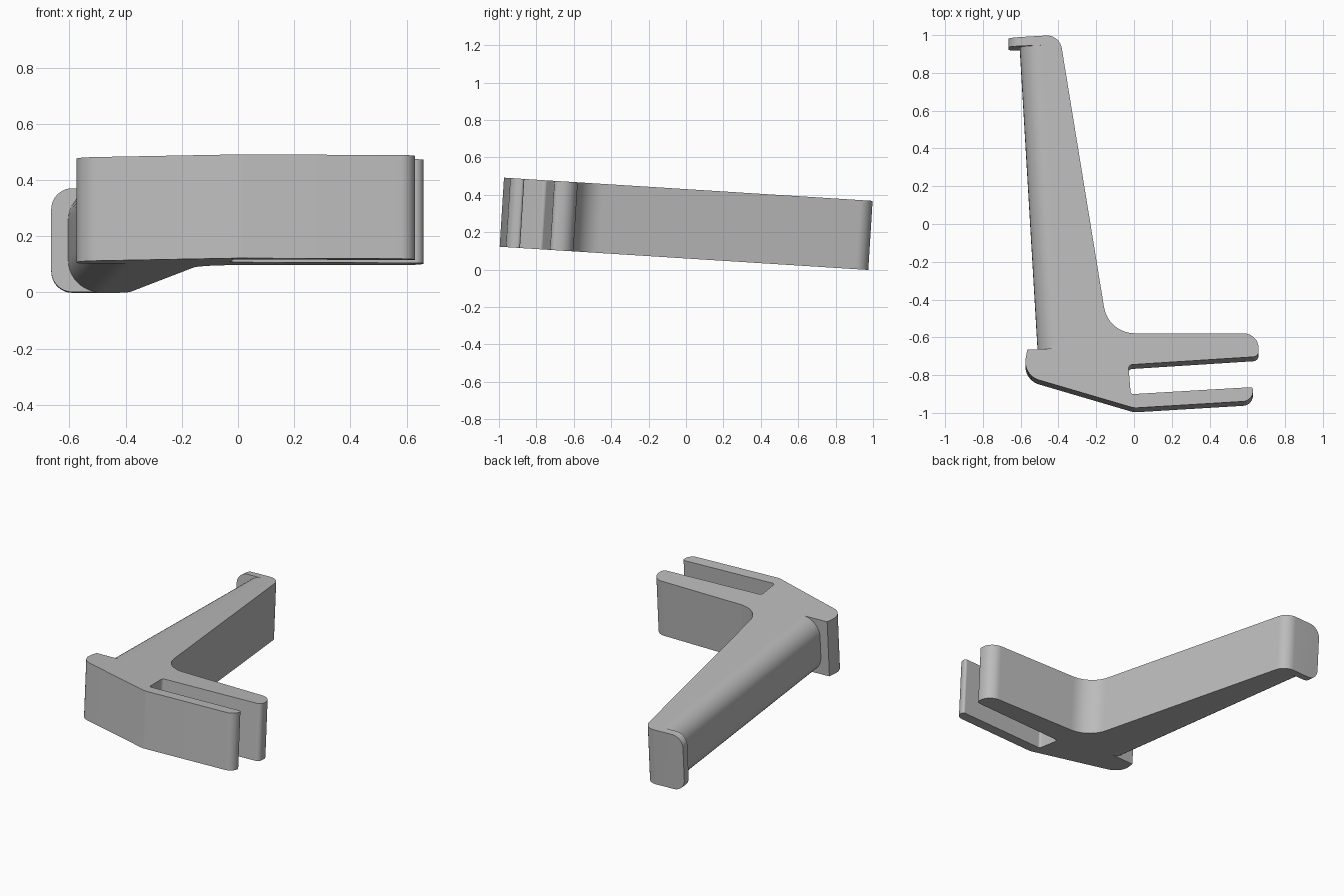
import bpy, bmesh, math
from mathutils import Vector

cube = bpy.data.objects.get("Cube")
if cube:
    bpy.data.objects.remove(cube, do_unlink=True)

HEIGHT = 0.37
TILT = math.radians(-3.6)
TOP = 0.43

grey = bpy.data.materials.new("plain grey")
grey.use_nodes = True
colour = (0.5, 0.5, 0.5, 1)
grey.diffuse_color = colour
grey.node_tree.nodes["Principled BSDF"].inputs["Base Color"].default_value = colour


def fillet(corners):
    """Round each (x, y, radius) corner of a closed outline."""
    pts = []
    for i, (x, y, r) in enumerate(corners):
        p = Vector((x, y))
        if r == 0:
            pts.append(p)
            continue
        a = (Vector(corners[i - 1][:2]) - p).normalized()
        b = (Vector(corners[(i + 1) % len(corners)][:2]) - p).normalized()
        half = a.angle(b) / 2
        centre = p + (a + b).normalized() * (r / math.sin(half))
        start = p + a * (r / math.tan(half)) - centre
        end = p + b * (r / math.tan(half)) - centre
        sweep = start.angle_signed(end)
        steps = max(3, math.ceil(abs(sweep) / math.radians(9)))
        for k in range(steps + 1):
            t = -sweep * k / steps
            c, s = math.cos(t), math.sin(t)
            pts.append(centre + Vector((start.x * c - start.y * s,
                                        start.x * s + start.y * c)))
    return pts


def prism(name, corners, end_a, end_b, radius):
    """Extrude an outline and round the rims above and below one side of it."""
    bm = bmesh.new()
    face = bm.faces.new([bm.verts.new((p.x, p.y, 0)) for p in fillet(corners)])
    moved = bmesh.ops.extrude_face_region(bm, geom=[face])["geom"]
    for v in moved:
        if isinstance(v, bmesh.types.BMVert):
            v.co.z = -HEIGHT
    bmesh.ops.recalc_face_normals(bm, faces=bm.faces)

    def near(v, p):
        return (v.co.xy - Vector(p)).length < 0.001

    rims = [e for e in bm.edges
            if any(near(v, end_a) for v in e.verts)
            and any(near(v, end_b) for v in e.verts)]
    bmesh.ops.bevel(bm, geom=rims, offset=radius, segments=10,
                    profile=0.5, affect='EDGES')
    bmesh.ops.recalc_face_normals(bm, faces=bm.faces)
    mesh = bpy.data.meshes.new(name)
    bm.to_mesh(mesh)
    bm.free()
    mesh.materials.append(grey)
    obj = bpy.data.objects.new(name, mesh)
    bpy.context.collection.objects.link(obj)
    obj.location.z = TOP
    obj.rotation_euler.x = TILT
    bpy.ops.object.select_all(action='DESELECT')
    obj.select_set(True)
    bpy.context.view_layer.objects.active = obj
    bpy.ops.object.shade_smooth_by_angle(angle=math.radians(30))
    return obj


# Forked clamp, tapering arm and end lip in one outline
tip_back, tip_front = (-0.665, 0.988), (-0.665, 0.942)
inner_front, inner_back = (-0.38, -0.658), (-0.475, 0.949)
prism("bracket_body", [
    (*tip_back, 0),
    (-0.394, 1.004, 0.08),
    (-0.136, -0.58, 0.165),
    (0.66, -0.58, 0.08),
    (0.66, -0.703, 0.03),
    (-0.03, -0.747, 0.02),
    (-0.017, -0.903, 0.015),
    (0.63, -0.865, 0.015),
    (0.63, -0.938, 0.055),
    (0, -0.976, 0.1),
    (-0.59, -0.802, 0.1),
    (-0.565, -0.667, 0),
    (*inner_front, 0),
    (*inner_back, 0),
    (*tip_front, 0),
], tip_back, tip_front, 0.075)

# Rounded outer edge of the arm, between the two lips
outer_front, outer_back = (-0.51, -0.664), (-0.605, 0.944)
prism("arm_rounded_edge", [
    (*inner_front, 0),
    (*inner_back, 0),
    (*outer_back, 0),
    (*outer_front, 0),
], outer_front, outer_back, 0.115)
